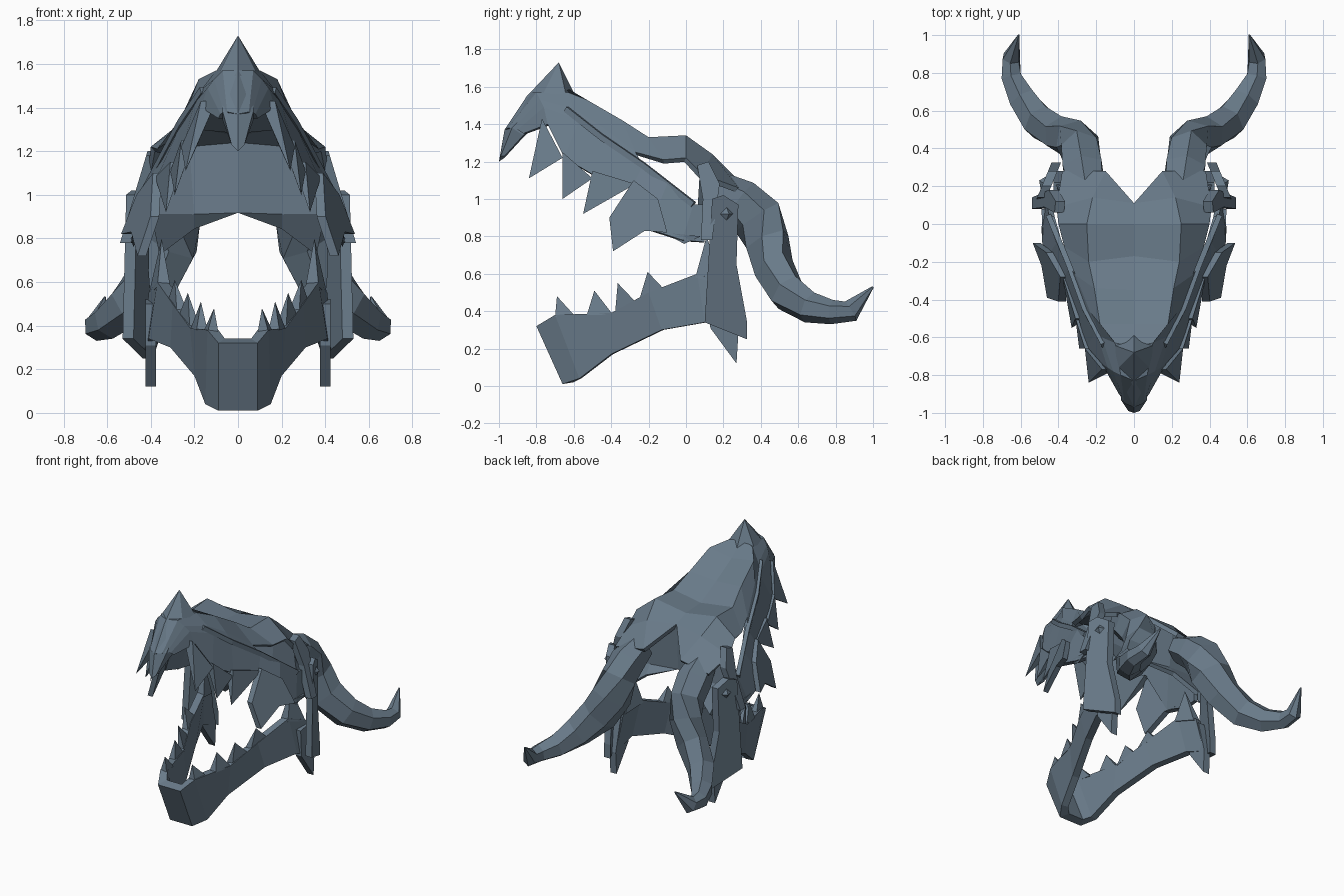
import bpy, bmesh, math
from mathutils import Vector

cube = bpy.data.objects.get("Cube")
if cube:
    bpy.data.objects.remove(cube, do_unlink=True)

# One slate colour for everything
slate = bpy.data.materials.new("slate_blue_grey")
slate.use_nodes = True
colour = (.14, .195, .25, 1)
slate.diffuse_color = colour
bsdf = next(n for n in slate.node_tree.nodes if n.type == 'BSDF_PRINCIPLED')
bsdf.inputs["Base Color"].default_value = colour
bsdf.inputs["Roughness"].default_value = .7


def build(name, verts, faces, thickness=0.0, recalc=True, mirror=True):
    """Make a flat shaded part, mirrored across x, with optional wall thickness."""
    bm = bmesh.new()
    points = [bm.verts.new(v) for v in verts]
    for face in faces:
        bm.faces.new([points[i] for i in face])
    if recalc:
        bmesh.ops.recalc_face_normals(bm, faces=bm.faces)
    mesh = bpy.data.meshes.new(name)
    bm.to_mesh(mesh)
    bm.free()
    mesh.materials.append(slate)
    obj = bpy.data.objects.new(name, mesh)
    bpy.context.collection.objects.link(obj)
    if mirror:
        obj.modifiers.new("mirror", 'MIRROR')
    if thickness:
        wall = obj.modifiers.new("wall", 'SOLIDIFY')
        wall.thickness = thickness
        wall.offset = -1
    return obj


def loft(name, rings, cap_start=True, cap_end=True):
    """Skin a row of closed rings."""
    n = len(rings[0])
    verts = [p for ring in rings for p in ring]
    faces = [(r * n + i, r * n + (i + 1) % n, (r + 1) * n + (i + 1) % n, (r + 1) * n + i)
             for r in range(len(rings) - 1) for i in range(n)]
    if cap_start:
        faces.append(tuple(range(n))[::-1])
    if cap_end:
        faces.append(tuple(range(len(verts) - n, len(verts))))
    return build(name, verts, faces)


def sweep(name, path, sizes, sides):
    """Sweep an oval ring of given half width and half height along a path."""
    path = [Vector(p) for p in path]
    rings = []
    for i, p in enumerate(path):
        tangent = (path[min(i + 1, len(path) - 1)] - path[max(i - 1, 0)]).normalized()
        side = tangent.cross(Vector((0, 0, 1))).normalized()
        up = side.cross(tangent)
        w, h = sizes[i]
        angles = [math.tau * (k + .5) / sides for k in range(sides)]
        rings.append([p + side * w * math.cos(a) + up * h * math.sin(a) for a in angles])
    return loft(name, rings)


def plate(name, profile, half, x0, ky=0.0, kz=0.0):
    """Flat side profile (y, z) made into a slab on a slanted plane."""
    rings = [[(x0 + ky * y + kz * z + s * half, y, z) for y, z in profile] for s in (-1, 1)]
    return loft(name, rings)


def tooth(name, a, b, tip, depth):
    """Four sided spike on an edge a-b, reaching inwards by depth."""
    inward = Vector((-depth, 0, 0))
    a, b = Vector(a), Vector(b)
    verts = [a, b, b + inward, a + inward, Vector(tip)]
    build(name, verts, [(0, 1, 2, 3), (0, 1, 4), (1, 2, 4), (2, 3, 4), (3, 0, 4)])


# Skull shell: five rails running from snout to back
centre = [(0, -.97, 1.37), (0, -.83, 1.57), (0, -.65, 1.6), (0, -.53, 1.5),
          (0, -.35, 1.4), (0, -.17, 1.31), (0, 0, 1.3), (0, .11, 1.26)]
brow = [(.05, -.95, 1.38), (.07, -.8, 1.57), (.1, -.63, 1.57), (.18, -.53, 1.53),
        (.21, -.34, 1.42), (.24, -.2, 1.33), (.25, 0, 1.34), (.22, .14, 1.24)]
brow_edge = [(.065, -.92, 1.38), (.11, -.78, 1.53), (.17, -.6, 1.48), (.23, -.47, 1.4),
             (.31, -.27, 1.25), (.37, -.12, 1.21), (.4, 0, 1.22), (.41, .09, 1.13)]
cheek_ridge = [(.08, -.9, 1.37), (.14, -.76, 1.49), (.2, -.57, 1.42), (.26, -.45, 1.33),
               (.34, -.23, 1.18), (.41, -.1, 1.08), (.45, .04, .97), (.46, .1, .97)]
lower_edge = [(.09, -.87, 1.35), (.17, -.74, 1.4), (.25, -.65, 1.22), (.3, -.48, 1.12),
              (.37, -.28, 1.08), (.48, -.2, .84), (.49, -.02, .78), (.47, .1, .77)]
rails = [centre, brow, brow_edge, cheek_ridge, lower_edge]
n = len(centre)
verts = [p for rail in rails for p in rail] + [(.15, .28, 1.1), (.38, .28, 1.06)]
faces = []
for r in range(len(rails) - 1):
    for s in range(n - 1):
        eye_socket = r == 2 and 4 <= s < 7
        if not eye_socket:
            faces.append((r * n + s, (r + 1) * n + s, (r + 1) * n + s + 1, r * n + s + 1))
back_in, back_out = len(verts) - 2, len(verts) - 1
faces += [(n - 1, 2 * n - 1, back_in), (2 * n - 1, 3 * n - 1, back_out, back_in)]
build("skull_shell", verts, faces, thickness=.03, recalc=False)

# Post behind the eye, closing the socket
plate("eye_post", [(.06, 1.18), (.12, 1.2), (.18, 1.08), (.14, .78), (.08, .78), (.09, 1.0)],
      .025, .75, 0, -.3)
# Raised strip along the cheek
sweep("cheek_strip", [(.16, -.64, 1.48), cheek_ridge[3], cheek_ridge[4], cheek_ridge[6]],
      [(.02, .022)] * 4, 4)

# Wall at the back of the mouth
build("back_wall",
      [(0, .11, 1.25), (.22, .14, 1.22), (.4, .11, 1.1), (.4, .14, .92), (.2, .13, .92),
       (0, .09, .92), (.2, .18, .86), (.36, .24, .74)],
      [(0, 1, 4, 5), (1, 2, 3, 4), (5, 4, 6), (4, 3, 7, 6)], thickness=.03)

# Nose horn
build("nose_horn",
      [(0, -.86, 1.54), (.08, -.76, 1.57), (.11, -.64, 1.55), (0, -.58, 1.53), (0, -.68, 1.73)],
      [(0, 1, 4), (1, 2, 4), (2, 3, 4)])

# Hooked beak tip
loft("beak_tip", [
    [(0, -.85, 1.55), (.07, -.81, 1.5), (.1, -.75, 1.43), (0, -.75, 1.43)],
    [(0, -.97, 1.37), (.07, -.93, 1.38), (.07, -.87, 1.34), (0, -.86, 1.34)],
    [(0, -1, 1.2), (.03, -.99, 1.23), (.03, -.97, 1.23), (0, -.97, 1.22)]], cap_start=False)

# Upper teeth
tooth("upper_front_fang", (.17, -.77, 1.43), (.26, -.66, 1.22), (.24, -.84, 1.11), .07)
tooth("upper_middle_tooth", (.26, -.66, 1.25), (.31, -.5, 1.11), (.29, -.66, 1), .06)
tooth("upper_back_tooth", (.31, -.5, 1.15), (.38, -.27, 1.08), (.33, -.55, .92), .06)
plate("cheek_fang", [(-.28, 1.1), (-.41, .9), (-.39, .72), (-.22, .83), (-.1, .82), (-.15, 1)],
      .02, .79, .36, -.29)
tooth("cheek_spur", (.48, -.12, .82), (.49, .08, .8), (.48, -.01, .76), .03)

# Curved horns
sweep("horn",
      [(.25, .17, 1.06), (.27, .29, .99), (.28, .38, .9), (.3, .435, .77), (.38, .47, .63),
       (.5, .54, .5), (.59, .66, .42), (.65, .78, .395), (.65, .88, .4), (.61, 1, .53)],
      [(.1, .09), (.12, .12), (.11, .14), (.11, .14), (.1, .13),
       (.095, .11), (.08, .085), (.06, .065), (.05, .06), (.005, .005)], 6)

# Lower jaw: U shaped bone, each section is outer top, outer bottom, inner bottom, inner top
jaw = [[(0, -.8, .32), (0, -.66, .01), (0, -.6, .02), (0, -.74, .34)],
       [(.09, -.8, .32), (.09, -.66, .01), (.06, -.6, .02), (.06, -.74, .34)]]
for top, bottom in [((.14, -.7, .38), (.15, -.57, .04)), ((.22, -.4, .39), (.2, -.4, .17)),
                    ((.3, -.2, .5), (.31, -.13, .3)), ((.37, .06, .6), (.41, .1, .34)),
                    ((.41, .2, .55), (.43, .26, .28))]:
    top, bottom, inward = Vector(top), Vector(bottom), Vector((-.05, .01, 0))
    jaw.append([top, bottom, bottom + inward, top + inward])
loft("lower_jaw", jaw, cap_start=False)

# Lower teeth and the rear jaw prong
tooth("lower_tooth_first", (.14, -.7, .37), (.16, -.59, .37), (.11, -.69, .48), .05)
tooth("lower_tooth_second", (.19, -.53, .38), (.22, -.39, .38), (.17, -.49, .51), .05)
tooth("lower_tooth_third", (.22, -.38, .38), (.27, -.27, .45), (.23, -.365, .55), .05)
tooth("lower_tooth_fourth", (.28, -.25, .46), (.32, -.12, .52), (.29, -.205, .61), .05)
tooth("jaw_prong", (.37, .05, .58), (.41, .2, .54), (.35, .11, .8), .06)

# Hinge bars with pin and lower spike
bar_x, slant = .545, -.41
plate("hinge_bar", [(.14, 1), (.2, 1.02), (.28, .97), (.27, .65), (.325, .35), (.325, .25),
                    (.1, .34)], .025, bar_x, slant)
pin = Vector((bar_x + slant * .215, .215, .92))
corners = [pin + Vector((.02 + slant * .04 * math.cos(a), .04 * math.cos(a), .04 * math.sin(a)))
           for a in (0, math.pi / 2, math.pi, 1.5 * math.pi)]
build("hinge_pin", corners + [pin + Vector((.045, .015, 0))],
      [(0, 1, 4), (1, 2, 4), (2, 3, 4), (3, 0, 4), (3, 2, 1, 0)])
plate("jaw_spike", [(.12, .5), (.22, .52), (.28, .28), (.27, .12), (.13, .31)], .025, .4)
